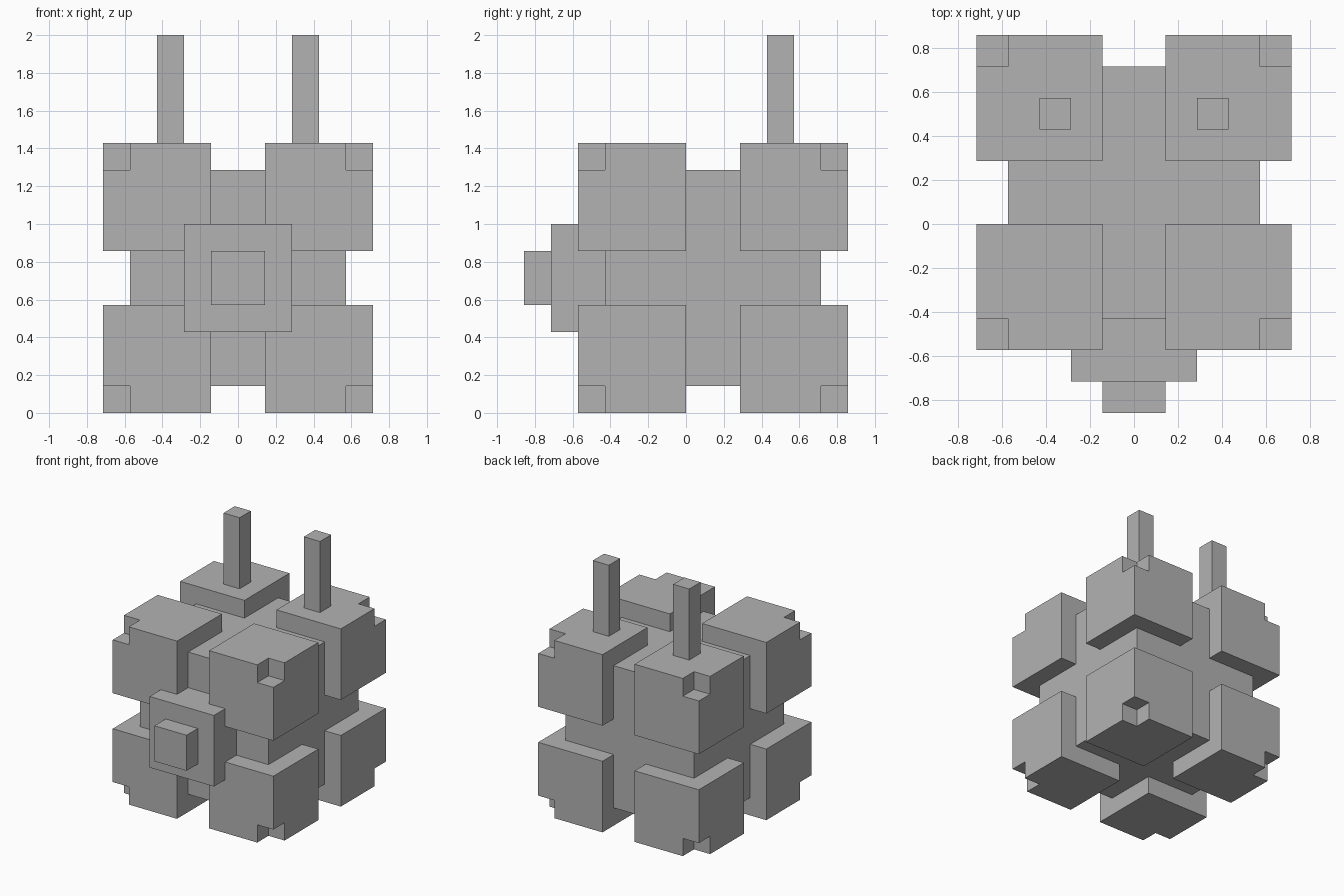
import bpy
import bmesh
from mathutils import Vector

if "Cube" in bpy.data.objects:
    bpy.data.objects.remove(bpy.data.objects["Cube"], do_unlink=True)

U = 1 / 7                       # one block unit
CENTRE = Vector((0, 1, 5)) * U  # middle of the body

# Material
grey = bpy.data.materials.new("plain grey")
grey.use_nodes = True
colour = (0.45, 0.45, 0.45, 1)
grey.diffuse_color = colour
grey.node_tree.nodes["Principled BSDF"].inputs["Base Color"].default_value = colour


def box_mesh(low, high):
    bm = bmesh.new()
    bmesh.ops.create_cube(bm, size=1)
    low, high = Vector(low), Vector(high)
    for v in bm.verts:
        v.co = (low + high) / 2 + v.co * (high - low)
    return bm


def add_object(name, bm, mirror=()):
    """Scale from block units, place at the body centre and mirror on the given axes."""
    bmesh.ops.scale(bm, vec=(U, U, U), verts=bm.verts)
    bmesh.ops.recalc_face_normals(bm, faces=bm.faces)
    mesh = bpy.data.meshes.new(name)
    bm.to_mesh(mesh)
    bm.free()
    mesh.materials.append(grey)
    obj = bpy.data.objects.new(name, mesh)
    obj.location = CENTRE
    bpy.context.collection.objects.link(obj)
    if mirror:
        mod = obj.modifiers.new("Mirror", "MIRROR")
        mod.use_axis = [axis in mirror for axis in "xyz"]
    return obj


def notch_corner(bm, corner, size):
    """Cut a small cube out of the box's outermost corner."""
    inner = Vector(corner) - Vector((size, size, size))
    for axis in range(3):
        normal = Vector((0, 0, 0))
        normal[axis] = 1
        bmesh.ops.bisect_plane(bm, geom=bm.verts[:] + bm.edges[:] + bm.faces[:],
                               plane_co=inner, plane_no=normal)
    tip = max(bm.verts, key=lambda v: sum(v.co))
    rim = {v for f in tip.link_faces for v in f.verts if v is not tip}
    bmesh.ops.delete(bm, geom=[tip], context="VERTS")
    pit = bm.verts.new(inner)
    # Each inner wall joins the pit to a rim vertex lying on a single outer plane pair
    for v in rim:
        offset = v.co - inner
        if sum(c > size / 2 for c in offset) == 2:
            sides = [e.other_vert(v) for e in v.link_edges
                     if e.is_boundary and e.other_vert(v) in rim]
            bm.faces.new((pit, sides[0], v, sides[1]))
    bmesh.ops.dissolve_limit(bm, angle_limit=0.01, verts=bm.verts[:], edges=bm.edges[:])


# Body core
add_object("body", box_mesh((-4, -4, -4), (4, 4, 4)))

# Eight corner blocks, each with a notched outer corner
block = box_mesh((1, 1, 1), (5, 5, 5))
notch_corner(block, (5, 5, 5), 1)
add_object("corner_blocks", block, mirror="xyz")

# Stepped snout on the front
add_object("snout_base", box_mesh((-2, -6, -2), (2, -4, 2)))
add_object("snout_tip", box_mesh((-1, -7, -1), (1, -6, 1)))

# Pair of upright posts on the rear top blocks
add_object("posts", box_mesh((2, 2, 5), (3, 3, 9)), mirror="x")
